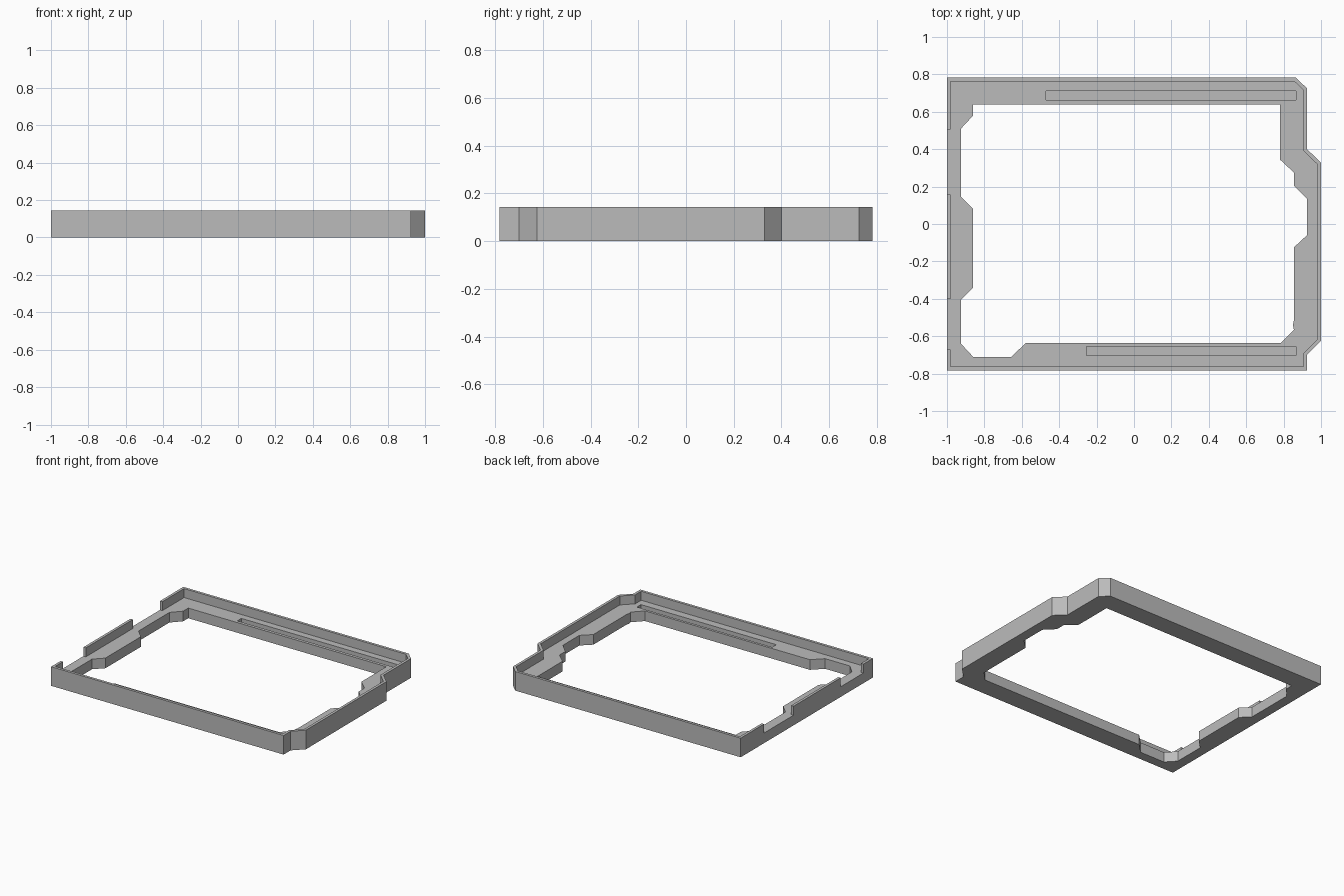
import bpy
import bmesh

cube = bpy.data.objects.get("Cube")
if cube:
    bpy.data.objects.remove(cube, do_unlink=True)

HEIGHT = 0.143   # rim height
FLOOR = 0.076    # ledge height
WALL = 0.02      # rim thickness
GROOVE = 0.035   # bottom of the shallow grooves
ABOVE = HEIGHT + 0.1

grey = bpy.data.materials.new("mid grey")
grey.use_nodes = True
colour = (0.5, 0.5, 0.5, 1)
grey.diffuse_color = colour
grey.node_tree.nodes["Principled BSDF"].inputs["Base Color"].default_value = colour


def prism(name, outline, low, high):
    """Extrude a flat outline from one height to another."""
    bm = bmesh.new()
    base = bm.faces.new([bm.verts.new((x, y, low)) for x, y in outline])
    side = bmesh.ops.extrude_face_region(bm, geom=[base])["geom"]
    for v in side:
        if isinstance(v, bmesh.types.BMVert):
            v.co.z = high
    bmesh.ops.recalc_face_normals(bm, faces=bm.faces)
    mesh = bpy.data.meshes.new(name)
    bm.to_mesh(mesh)
    bm.free()
    mesh.materials.append(grey)
    obj = bpy.data.objects.new(name, mesh)
    bpy.context.collection.objects.link(obj)
    return obj


def box_outline(x0, x1, y0, y1):
    return [(x0, y0), (x1, y0), (x1, y1), (x0, y1)]


# Outer body: straight on three sides, with a stepped, chamfered bulge on +x
outer = [(-1, -0.782), (0.925, -0.782), (0.925, -0.7), (1, -0.625),
         (1, 0.328), (0.925, 0.4), (0.925, 0.725), (0.866, 0.782), (-1, 0.782)]
frame = prism("tray_frame", outer, 0, HEIGHT)

# Recess inside the thin rim
w, d = WALL, WALL * 0.42
recess = [(-1 + w, -0.782 + w), (0.925 - w, -0.782 + w), (0.925 - w, -0.7 + d),
          (1 - w, -0.625 + d), (1 - w, 0.328 - d), (0.925 - w, 0.4 - d),
          (0.925 - w, 0.725 - d), (0.866 - d, 0.782 - w), (-1 + w, 0.782 - w)]
cutters = [prism("recess_cutter", recess, FLOOR, ABOVE)]

# Central opening with its angled notches
opening = [(-0.86, 0.64), (-0.86, 0.58), (-0.925, 0.51), (-0.925, 0.145),
           (-0.86, 0.08), (-0.86, -0.34), (-0.925, -0.405), (-0.925, -0.64),
           (-0.86, -0.71), (-0.655, -0.71), (-0.58, -0.637), (0.785, -0.637),
           (0.855, -0.565), (0.85, -0.54), (0.855, -0.515), (0.855, -0.125),
           (0.925, -0.06), (0.925, 0.135), (0.855, 0.205), (0.855, 0.275),
           (0.78, 0.345), (0.78, 0.64)]
cutters.append(prism("opening_cutter", opening, -0.1, ABOVE))

# Gaps in the rim on the -x side
for y0, y1 in ((0.157, 0.505), (-0.67, -0.4)):
    cutters.append(prism("rim_gap_cutter", box_outline(-1.1, -0.97, y0, y1), FLOOR, ABOVE))

# Long grooves in the ledge
for x0, x1, y0, y1 in ((-0.47, 0.866, 0.663, 0.711), (-0.255, 0.866, -0.704, -0.656)):
    cutters.append(prism("groove_cutter", box_outline(x0, x1, y0, y1), GROOVE, ABOVE))

for cutter in cutters:
    cutter.hide_render = True
    cut = frame.modifiers.new(cutter.name, "BOOLEAN")
    cut.operation = "DIFFERENCE"
    cut.solver = "EXACT"
    cut.object = cutter

# Bake the cuts and drop the cutters
depsgraph = bpy.context.evaluated_depsgraph_get()
baked = bpy.data.meshes.new_from_object(frame.evaluated_get(depsgraph))
frame.modifiers.clear()
frame.data = baked
for cutter in cutters:
    bpy.data.objects.remove(cutter, do_unlink=True)
